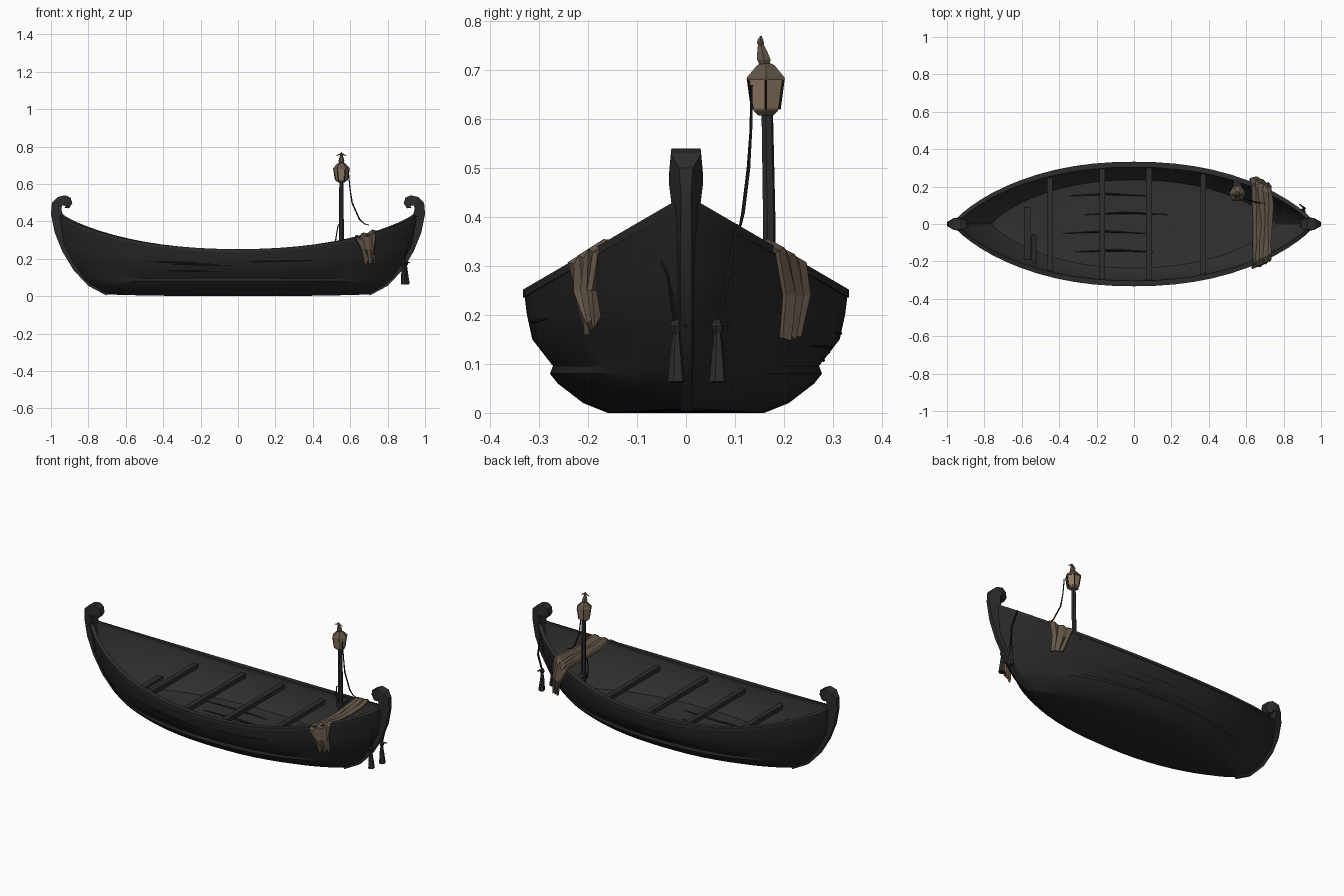
import bpy, bmesh, math, random
from mathutils import Vector

if "Cube" in bpy.data.objects:
    bpy.data.objects.remove(bpy.data.objects["Cube"])
random.seed(4)


def material(name, c):
    m = bpy.data.materials.new(name)
    m.diffuse_color = (*c, 1)
    m.use_nodes = True
    m.node_tree.nodes["Principled BSDF"].inputs["Base Color"].default_value = m.diffuse_color
    return m


HULL = material("tarred wood", (0.021, 0.021, 0.021))
INNER = material("inner planking", (0.031, 0.031, 0.031))
TRIM = material("dark trim", (0.026, 0.026, 0.026))
SEAM = material("seam and rope black", (0.011, 0.011, 0.012))
CLOTH = material("brown cloth", (0.125, 0.092, 0.064))
GLASS = material("lamp panes", (0.27, 0.19, 0.12))
BRASS = material("lamp metal", (0.12, 0.092, 0.066))


def loft(name, rings, mats, rule=None, closed=True, caps=True, angle=30):
    """Skin a list of point rings; rule(i, j) picks the material index."""
    bm = bmesh.new()
    vs = [[bm.verts.new(p) for p in r] for r in rings]
    n = len(rings[0])
    for i in range(len(rings) - 1):
        for j in range(n if closed else n - 1):
            k = (j + 1) % n
            f = bm.faces.new((vs[i][j], vs[i][k], vs[i + 1][k], vs[i + 1][j]))
            f.material_index = rule(i, j) if rule else 0
    if caps:
        bm.faces.new(vs[0])
        bm.faces.new(vs[-1])
    bmesh.ops.remove_doubles(bm, verts=bm.verts, dist=1e-5)
    bmesh.ops.recalc_face_normals(bm, faces=bm.faces)
    me = bpy.data.meshes.new(name)
    bm.to_mesh(me)
    bm.free()
    ob = bpy.data.objects.new(name, me)
    bpy.context.collection.objects.link(ob)
    for m in mats:
        me.materials.append(m)
    if angle:
        bpy.ops.object.select_all(action='DESELECT')
        ob.select_set(True)
        bpy.context.view_layer.objects.active = ob
        bpy.ops.object.shade_smooth_by_angle(angle=math.radians(angle))
    return ob


def tube(name, pts, radii, mat, sides=5):
    pts = [Vector(p) for p in pts]
    if not isinstance(radii, (list, tuple)):
        radii = [radii] * len(pts)
    rings = []
    for i, p in enumerate(pts):
        d = (pts[min(i + 1, len(pts) - 1)] - pts[max(i - 1, 0)]).normalized()
        a = d.cross(Vector((0.3, 1, 0.1))).normalized()
        b = d.cross(a)
        rings.append([p + radii[i] * (a * math.cos(t) + b * math.sin(t))
                      for t in (math.tau * k / sides for k in range(sides))])
    return loft(name, rings, [mat], angle=0)


def box(name, c, s, mat):
    x, y, z = (v / 2 for v in s)
    return loft(name, [[(c[0] + k * x, c[1] + a * y, c[2] + b * z)
                        for a, b in ((-1, -1), (1, -1), (1, 1), (-1, 1))]
                       for k in (-1, 1)], [mat], angle=0)


def fullness(t):
    return max(0, 1 - abs(t) ** 2.2) ** .8


def hull_point(t, mid, end, side):
    w = fullness(t)
    return (t * end[0], side * mid[0] * w, end[1] + (mid[1] - end[1]) * w)


STATIONS = [math.sin(math.pi / 2 * k / 14) for k in range(-14, 15)]

# Hull: (half width, z) amidships and (x, z) at the ends, keel to rim to floor
outer_mid = [(0, 0), (.16, 0), (.21, .02), (.262, .06), (.278, .08),
             (.272, .096), (.314, .15), (.325, .2), (.331, .247)]
outer_end = [(.69, .01), (.70, .01), (.74, .03), (.79, .06), (.815, .08),
             (.83, .095), (.89, .18), (.94, .28), (.97, .44)]
inner_mid = [(.305, .247), (.292, .15), (.235, .072), (0, .062)]
inner_end = [(.95, .44), (.905, .26), (.76, .085), (.73, .078)]
mids, ends = outer_mid + inner_mid, outer_end + inner_end
half = list(zip(mids, ends))
rings = []
for t in STATIONS:
    rings.append([hull_point(t, m, e, 1) for m, e in half] +
                 [hull_point(t, m, e, -1) for m, e in reversed(half[1:-1])])
N = len(rings[0])
loft("hull", rings, [HULL, INNER],
     lambda i, j: 1 if 9 <= j < N - 9 else 0, caps=False)

# Gunwale rails on both sides
rail = [((.333, .236), (.967, .428)), ((.333, .252), (.97, .446)),
        ((.303, .252), (.945, .446)), ((.303, .236), (.943, .428))]
for s, nm in ((1, "back"), (-1, "front")):
    loft("gunwale_" + nm, [[hull_point(t, m, e, s) for m, e in rail]
                           for t in STATIONS], [TRIM], caps=False)

# Stem posts with curled heads: outer x, z, half width; inner x, z, half width
stem = [(.705, .004, .012, .69, .03, .012), (.80, .055, .012, .77, .08, .014),
        (.88, .14, .012, .85, .16, .018), (.94, .24, .012, .90, .26, .02),
        (.98, .34, .012, .925, .36, .022), (1.0, .44, .010, .935, .43, .03),
        (.995, .50, .014, .945, .47, .035), (.965, .53, .031, .94, .485, .035),
        (.925, .54, .03, .93, .485, .034), (.895, .527, .022, .925, .48, .032),
        (.886, .497, .016, .92, .478, .03), (.903, .47, .018, .93, .472, .03)]
for s, nm in ((1, "right"), (-1, "left")):
    loft("stem_post_" + nm,
         [[(s * a, -w, b), (s * a, w, b), (s * c, v, d), (s * c, -v, d)]
          for a, b, w, c, d, v in stem], [TRIM], angle=25)

# Cross thwarts and loose seat planks
for i, x in enumerate((-.45, -.17, .08, .37)):
    w = .318 * fullness(x / .94) - .008
    box(f"thwart_{i}", (x, 0, .21), (.03, 2 * w, .026), TRIM)
box("seat_plank_a", (-.57, -.05, .17), (.035, .28, .016), TRIM)
box("seat_plank_b", (-.535, -.13, .16), (.03, .15, .016), HULL)

# Dark plank seams on the floor and hull sides
for i in range(4):
    y = -.15 + i * .10
    x = random.uniform(-.2, .2)
    tube(f"floor_seam_{i}", [(x - .22, y, .071), (x, y + .01, .069), (x + .22, y, .071)],
         [.001, .006, .001], SEAM, 4)
for i in range(8):
    k, s = random.choice((6, 7)), (-1) ** i
    f = random.uniform(.2, .8)
    t0 = random.uniform(-.7, .3)
    m = [outer_mid[k - 1][q] * (1 - f) + outer_mid[k][q] * f for q in (0, 1)]
    e = [outer_end[k - 1][q] * (1 - f) + outer_end[k][q] * f for q in (0, 1)]
    tube(f"side_crack_{i}", [hull_point(t0 + .06 * q, m, e, s) for q in range(7)],
         [.001, .002, .003, .004, .003, .002, .001], SEAM, 4)

# Cloth draped across the bow: (y, z, x start, x end), hanging over both rails
path = [(-.208, .165, .68, .73), (-.216, .25, .66, .735), (-.212, .315, .635, .735),
        (-.185, .332, .63, .735), (-.10, .32, .635, .735), (0, .315, .64, .74),
        (.10, .322, .635, .74), (.185, .332, .625, .735), (.212, .318, .62, .735),
        (.232, .24, .655, .735), (.225, .155, .685, .735)]
rows = []
for i, (y, z, x0, x1) in enumerate(path):
    hang = i in (0, 1, 9, 10)
    row = []
    for k in range(6):
        x = x0 + (x1 - x0) * k / 5 + random.uniform(-.006, .006)
        taper = (x - .68) * .5 * (1 if y > 0 else -1) if abs(y) > .15 else 0
        fold = .006 * (-1) ** k
        row.append((x, y - taper + (fold if hang else 0),
                    z + (0 if hang else (x - .68) * .32 + fold)
                    + (random.uniform(-.01, .04) if i in (0, 10) else 0)))
    rows.append(row)
cloth = loft("draped_cloth", rows, [CLOTH], closed=False, caps=False, angle=0)
th = cloth.modifiers.new("thickness", 'SOLIDIFY')
th.thickness = .012
th.offset = 0

# Lamp post
LX, LY = .553, .166
tube("lamp_post", [(LX, LY + .004, .12), (LX, LY + .004, .4), (LX, LY, .62)],
     [.014, .013, .012], TRIM, 6)
box("lamp_post_foot", (LX, .2, .28), (.04, .09, .026), TRIM)


def hexring(r, z, dy=0):
    return [(LX + r * math.cos(math.tau * k / 6), LY - .003 + dy + r * math.sin(math.tau * k / 6), z)
            for k in range(6)]


# Lantern: base, panes, corner bars, roof and flame-shaped finial
loft("lantern_base", [hexring(.018, .608), hexring(.029, .618), hexring(.031, .626)], [BRASS], angle=0)
loft("lantern_panes", [hexring(.031, .622), hexring(.041, .682)], [GLASS], angle=0)
for k in range(6):
    tube(f"lantern_bar_{k}", [hexring(.032, .62)[k], hexring(.042, .684)[k]], .0028, SEAM, 4)
loft("lantern_roof", [hexring(.045, .680), hexring(.044, .686), hexring(.021, .71),
                      hexring(.012, .714)], [BRASS], angle=0)
loft("lantern_finial", [hexring(.011, .708, -.002), hexring(.016, .722, -.004),
                        hexring(.012, .738, -.007), hexring(.007, .752, -.01),
                        hexring(.008, .758, -.011), hexring(.002, .77, -.010)], [BRASS], angle=0)
tube("finial_beak", [(LX - .028, LY - .014, .75), (LX, LY - .014, .763),
                     (LX + .026, LY - .012, .75)], [.001, .006, .001], BRASS, 4)

# Hanging ropes from the lantern
tube("lantern_rope", [(.59, .134, .67), (.598, .133, .58), (.61, .128, .50),
                      (.65, .117, .41), (.675, .112, .387), (.70, .11, .38)],
     [.003, .003, .004, .004, .003, .002], SEAM)
tube("post_rope", [(.555, .165, .40), (.535, .16, .38), (.525, .165, .32), (.52, .19, .285)], .003, SEAM)

# Bow tassels on cords
for i, (y, top) in enumerate(((-.02, (.905, -.05, .31)), (.065, (.885, .105, .385)))):
    x = .885 + .012 * i
    tube(f"tassel_cord_{i}", [top, (.91, (y + top[1]) / 2, .28), (x, y, .18)], [.003, .006, .005], SEAM)
    tube(f"tassel_knot_{i}", [(x, y, .192), (x, y, .178), (x, y, .16)], [.006, .014, .007], TRIM, 6)
    tube(f"tassel_skirt_{i}", [(x, y, .165), (x, y, .12), (x + .004, y, .063)],
         [.007, .013, .018], TRIM, 6)
    tube(f"tassel_end_{i}", [(x, y, .185), (x + .02, y + .02, .178)], [.005, .003], SEAM, 4)
